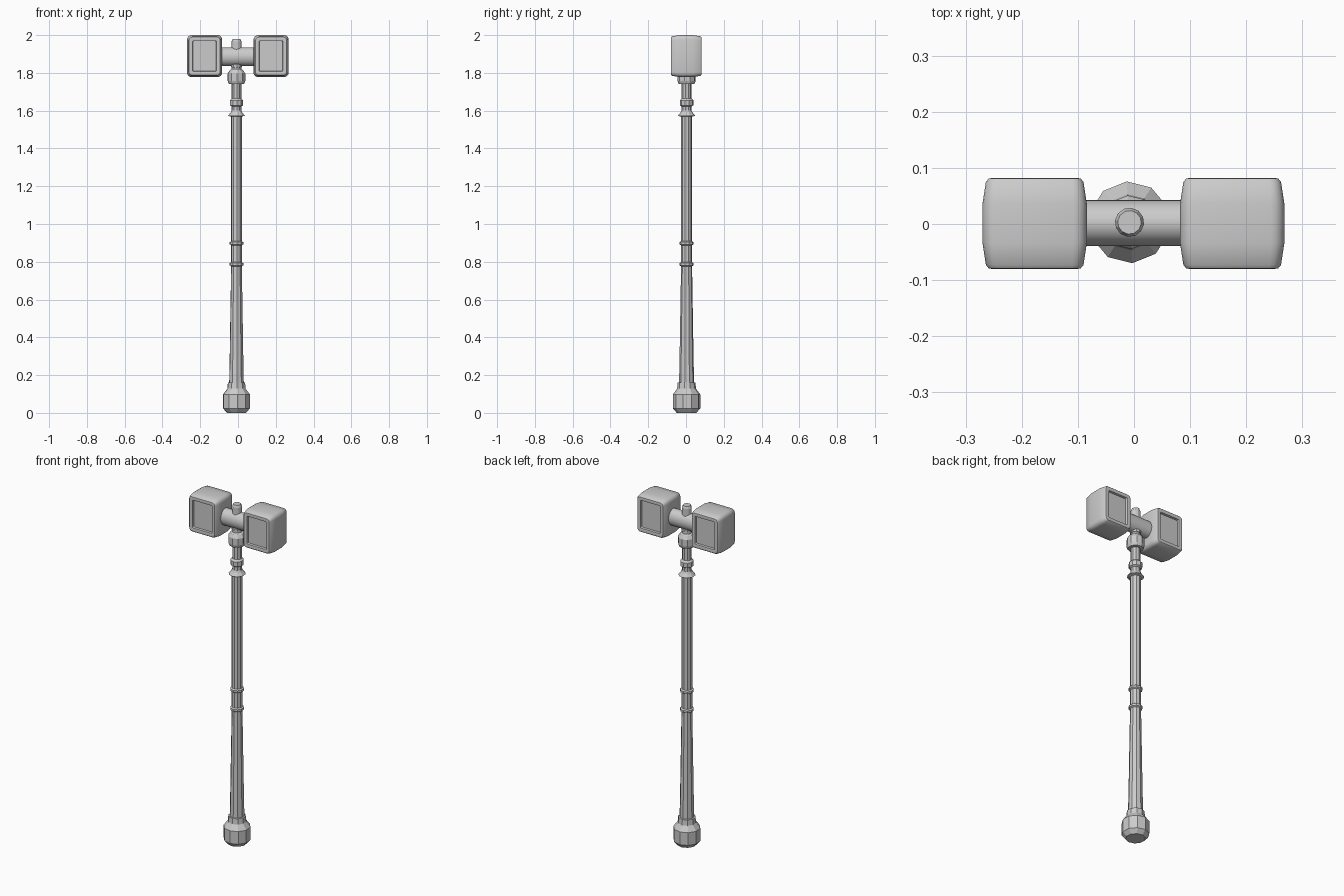
import bpy, bmesh, math

if "Cube" in bpy.data.objects:
    bpy.data.objects.remove(bpy.data.objects["Cube"])

CX, CY = -0.008, 0.003      # handle axis
HEAD_Z = 1.889


def skin(name, loops, smooth=None):
    """Bridge a series of point loops and cap both ends."""
    bm = bmesh.new()
    rings = [[bm.verts.new(p) for p in loop] for loop in loops]
    n = len(rings[0])
    for a, b in zip(rings, rings[1:]):
        for i in range(n):
            j = (i + 1) % n
            bm.faces.new((a[i], a[j], b[j], b[i]))
    bm.faces.new(rings[0])
    bm.faces.new(rings[-1])
    bmesh.ops.recalc_face_normals(bm, faces=bm.faces)
    me = bpy.data.meshes.new(name)
    bm.to_mesh(me)
    bm.free()
    ob = bpy.data.objects.new(name, me)
    bpy.context.collection.objects.link(ob)
    if smooth:
        bpy.ops.object.select_all(action='DESELECT')
        ob.select_set(True)
        bpy.context.view_layer.objects.active = ob
        bpy.ops.object.shade_smooth_by_angle(angle=math.radians(smooth))
    return ob


def lathe(name, profile, sides=10, turn=22):
    """Faceted turned part about the handle axis; profile is (radius, z)."""
    ang = [math.radians(turn) + math.tau * i / sides for i in range(sides)]
    return skin(name, [[(CX + r * math.cos(a), CY + r * math.sin(a), z) for a in ang]
                       for r, z in profile])


def rounded_rect(cx, y, hw, hh, rad, seg=4):
    pts = []
    for k, (sx, sz) in enumerate(((1, 1), (-1, 1), (-1, -1), (1, -1))):
        for s in range(seg + 1):
            a = math.pi / 2 * (k + s / seg)
            pts.append((cx + sx * (hw - rad) + rad * math.cos(a), y,
                        HEAD_Z + sz * (hh - rad) + rad * math.sin(a)))
    return pts


# Pommel
lathe("pommel", [(0.052, 0), (0.073, 0.024), (0.073, 0.098), (0.05, 0.128),
                 (0.047, 0.16), (0.036, 0.162)])

# Tapered grip and upper shaft
lathe("grip", [(0.04, 0.15), (0.037, 0.3), (0.029, 0.79)])
lathe("shaft", [(0.029, 0.78), (0.029, 1.58)])

# Grip rings
for i, z in enumerate((0.787, 0.898)):
    lathe(f"grip_ring_{i + 1}", [(0.029, z - 0.011), (0.037, z - 0.006),
                                 (0.037, z + 0.006), (0.029, z + 0.011)])

# Flared flange, neck and neck ring
lathe("flange", [(0.028, 1.568), (0.046, 1.573), (0.032, 1.59), (0.027, 1.6)])
lathe("neck", [(0.026, 1.57), (0.026, 1.75)])
lathe("neck_ring", [(0.026, 1.622), (0.036, 1.628), (0.036, 1.655), (0.026, 1.665)])

# Collar under the head
lathe("collar", [(0.028, 1.74), (0.042, 1.742), (0.048, 1.757), (0.048, 1.796),
                 (0.036, 1.815), (0.026, 1.82)])

# Pin passing through the crossbar
lathe("pin", [(0.026, 1.81), (0.026, 1.966), (0.021, 1.98)], sides=12)
lathe("pin_ring", [(0.02, 1.828), (0.03, 1.831), (0.03, 1.845), (0.02, 1.85)])

# Crossbar
skin("crossbar", [[(x, 0.002 + 0.041 * math.cos(math.tau * i / 24),
                    HEAD_Z - 0.003 + 0.049 * math.sin(math.tau * i / 24))
                   for i in range(24)] for x in (-0.12, 0.12)], smooth=40)

# Hammer blocks: (y, inset from the widest outline, corner radius)
half = [(-0.067, 0.032, 0.004), (-0.079, 0.030, 0.005), (-0.081, 0.017, 0.012),
        (-0.080, 0.011, 0.016), (-0.074, 0.006, 0.020), (-0.035, 0.0, 0.024)]
section = half + [(-y, d, r) for y, d, r in reversed(half)]
for name, side in (("left_block", -1), ("right_block", 1)):
    skin(name, [rounded_rect(-0.001 + side * 0.176, y + 0.001, 0.093 - d, 0.111 - d, r)
                for y, d, r in section], smooth=35)
